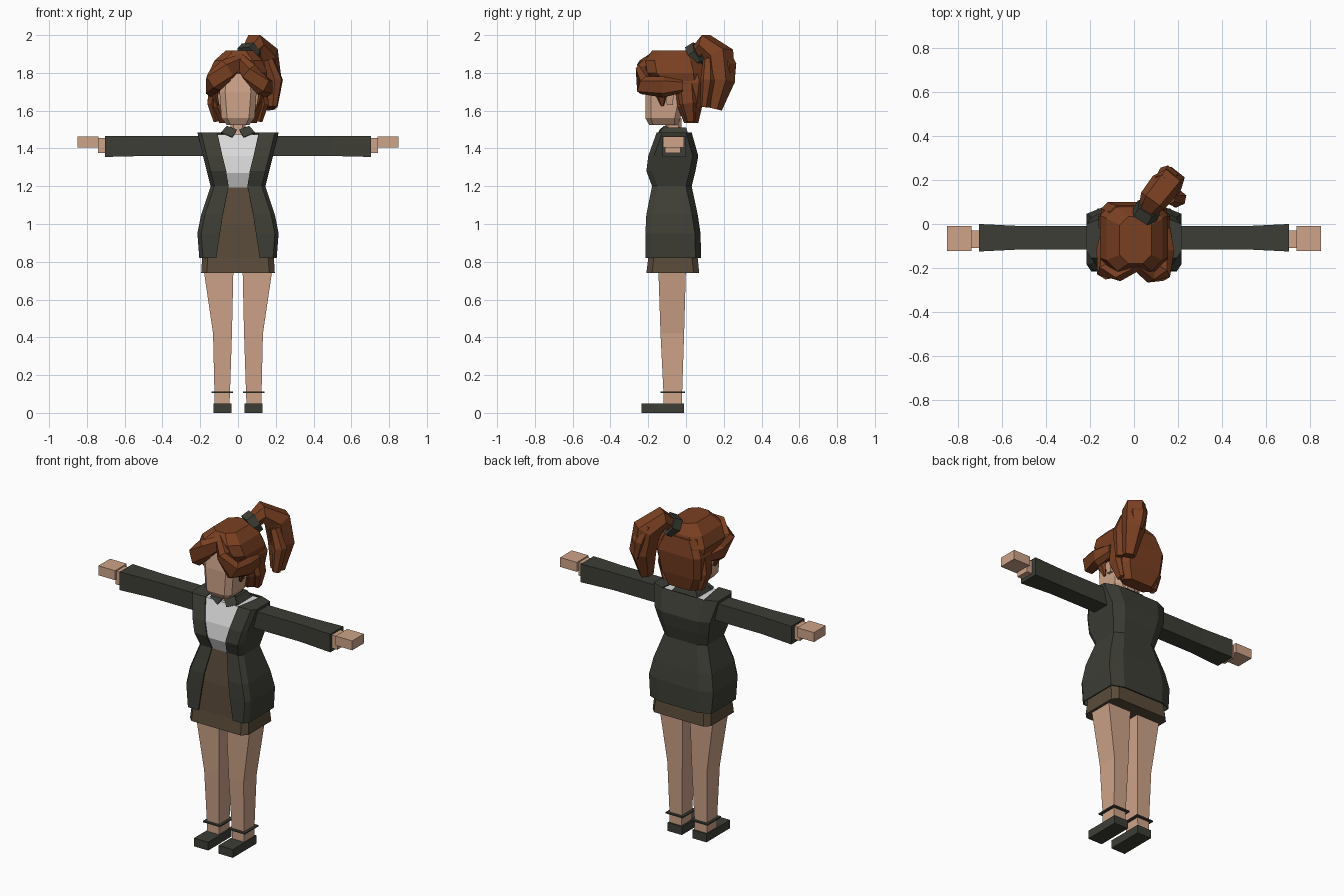
import bpy, bmesh
from mathutils import Vector


def material(name, rgb):
    m = bpy.data.materials.new(name)
    m.diffuse_color = (*rgb, 1)
    return m


SKIN = material("skin", (0.62, 0.37, 0.25))
HAIR = material("auburn hair", (0.195, 0.051, 0.016))
DARK = material("charcoal cloth", (0.048, 0.048, 0.037))
BROWN = material("brown cloth", (0.102, 0.07, 0.042))
WHITE = material("white cloth", (0.70, 0.70, 0.70))


def make(name, verts, faces, mat, mirror=False, recalc=True):
    me = bpy.data.meshes.new(name)
    me.from_pydata([tuple(v) for v in verts], [], faces)
    if recalc:
        bm = bmesh.new()
        bm.from_mesh(me)
        bmesh.ops.recalc_face_normals(bm, faces=bm.faces)
        bm.to_mesh(me)
        bm.free()
    me.materials.append(mat)
    ob = bpy.data.objects.new(name, me)
    bpy.context.collection.objects.link(ob)
    if mirror:
        ob.modifiers.new("mirror", 'MIRROR')
    return ob


def loft(name, rings, mat, mirror=False):
    """Closed skin over rings with equal point counts."""
    n = len(rings[0])
    verts = [p for r in rings for p in r]
    faces = [(i * n + j, i * n + (j + 1) % n, (i + 1) * n + (j + 1) % n, (i + 1) * n + j)
             for i in range(len(rings) - 1) for j in range(n)]
    faces += [tuple(range(n)), tuple(range(len(verts) - n, len(verts)))]
    return make(name, verts, faces, mat, mirror)


def rect(z, x0, x1, y0, y1):
    return [(x0, y0, z), (x1, y0, z), (x1, y1, z), (x0, y1, z)]


def octo(z, x0, x1, y0, y1, c=0.03):
    """Rectangle with cut corners."""
    return [(x0 + c, y0, z), (x1 - c, y0, z), (x1, y0 + c, z), (x1, y1 - c, z),
            (x1 - c, y1, z), (x0 + c, y1, z), (x0, y1 - c, z), (x0, y0 + c, z)]


def rect_x(x, y0, y1, z0, z1):
    return [(x, y0, z0), (x, y1, z0), (x, y1, z1), (x, y0, z1)]


def strand(name, pts, side, mat):
    """Hexagonal lock through (x, y, z, width, thickness) stations."""
    rings = []
    for i, p in enumerate(pts):
        a, b = pts[max(i - 1, 0)], pts[min(i + 1, len(pts) - 1)]
        t = (Vector(b[:3]) - Vector(a[:3])).normalized()
        nrm = t.cross(Vector(side)).normalized()
        s = nrm.cross(t)
        rings.append([Vector(p[:3]) + s * u * p[3] / 2 + nrm * v * p[4] / 2 for u, v in
                      ((1, 0), (.6, 1), (-.6, 1), (-1, 0), (-.6, -1), (.6, -1))])
    return loft(name, rings, mat)


# Shoes, legs and ankle straps
loft("shoe", [rect(0, .035, .13, -.235, -.01), rect(.05, .035, .13, -.235, -.01)], DARK, True)
loft("leg", [rect(.04, .045, .125, -.12, -.02), rect(.12, .042, .125, -.12, -.02),
             rect(.42, .032, .132, -.135, -.01), rect(.78, .024, .185, -.147, 0)], SKIN, True)
loft("ankle_strap", [rect(.105, .027, .14, -.135, -.005),
                     rect(.113, .027, .14, -.135, -.005)], DARK, True)

# Skirt and shirt
loft("skirt", [octo(.74, -.195, .195, -.21, .07), octo(.82, -.19, .19, -.2, .062),
               octo(1.0, -.18, .18, -.195, .04), octo(1.2, -.125, .125, -.168, .015)], BROWN)
loft("shirt", [octo(1.19, -.115, .115, -.167, .01), octo(1.27, -.14, .14, -.2, .03),
               octo(1.36, -.15, .15, -.188, .045), octo(1.475, -.15, .15, -.14, .022)], WHITE)

# Open jacket: half shell with shoulder cap, mirrored
verts, faces = [], []
stations = [(.82, .115, .205, -.215, .08), (.95, .095, .215, -.215, .077),
            (1.05, .08, .195, -.21, .062), (1.2, .05, .145, -.18, .03),
            (1.28, .062, .165, -.21, .05), (1.36, .082, .185, -.2, .065),
            (1.485, .11, .215, -.155, .03)]
for z, xo, xs, yf, yb in stations:
    verts += [(xo, yf, z), (xs - .02, yf, z), (xs, yf + .03, z),
              (xs, yb - .03, z), (xs * .65, yb, z), (0, yb, z)]
for i in range(len(stations) - 1):
    for j in range(5):
        a = i * 6 + j
        faces.append((a, a + 1, a + 7, a + 6))
top = (len(stations) - 1) * 6
faces.append(tuple(range(top, top + 5)))
jacket = make("jacket", verts, faces, DARK, True, recalc=False)
sol = jacket.modifiers.new("thickness", 'SOLIDIFY')
sol.thickness = .007
sol.offset = -1

# Sleeves, wrists and hands
loft("sleeve", [rect_x(.17, -.115, -.01, 1.36, 1.465), rect_x(.5, -.115, -.01, 1.36, 1.465),
                rect_x(.705, -.125, 0, 1.355, 1.465)], DARK, True)
loft("wrist", [rect_x(.69, -.11, -.03, 1.375, 1.455),
               rect_x(.742, -.11, -.03, 1.375, 1.455)], SKIN, True)
loft("hand", [rect_x(.738, -.122, -.01, 1.405, 1.462),
              rect_x(.85, -.122, -.01, 1.405, 1.462)], SKIN, True)

# Neck and collar
loft("neck", [octo(1.45, -.05, .05, -.135, -.02, .02), octo(1.49, -.04, .04, -.11, -.025, .015),
              octo(1.56, -.04, .04, -.11, -.025, .015)], SKIN)
make("collar_flap", [(.005, -.14, 1.5), (.03, -.155, 1.46), (.09, -.14, 1.485), (.06, -.115, 1.52),
                     (.005, -.125, 1.5), (.03, -.14, 1.455), (.09, -.12, 1.475), (.06, -.1, 1.515)],
     [(0, 1, 2, 3), (4, 5, 6, 7), (0, 1, 5, 4), (1, 2, 6, 5), (2, 3, 7, 6), (3, 0, 4, 7)],
     DARK, True)
loft("collar_side", [rect(1.475, .06, .085, -.13, .005), rect(1.512, .045, .062, -.115, -.005)],
     DARK, True)
loft("collar_back", [rect(1.475, -.085, .085, -.01, .012), rect(1.512, -.062, .062, -.015, 0)], DARK)

# Head and ears
loft("head", [octo(1.525, -.06, .06, -.195, -.04, .02), octo(1.56, -.088, .088, -.215, -.03),
              octo(1.7, -.098, .098, -.215, 0), octo(1.82, -.09, .09, -.2, 0)], SKIN)
loft("ear", [rect(1.63, .09, .108, -.1, -.07), rect(1.69, .09, .118, -.115, -.065)], SKIN, True)

# Hair: crown and back
loft("hair_crown", [octo(1.7, -.135, .135, -.095, .085, .04), octo(1.8, -.155, .155, -.205, .09, .05),
                    octo(1.865, -.125, .13, -.215, .075, .05),
                    octo(1.918, -.065, .08, -.18, .035, .04)], HAIR)
loft("hair_back", [octo(1.535, -.1, .1, -.01, .065), octo(1.62, -.14, .13, -.045, .085),
                   octo(1.75, -.15, .15, -.06, .1), octo(1.85, -.11, .11, -.05, .085)], HAIR)

# Hair: swept fringe and side locks
strand("fringe_left", [(.04, -.17, 1.875, .07, .05), (-.055, -.222, 1.82, .12, .055),
                       (-.125, -.215, 1.755, .12, .07), (-.145, -.12, 1.72, .1, .05),
                       (-.13, -.03, 1.72, .06, .04)], (0, -.2, 1), HAIR)
strand("fringe_right", [(0, -.17, 1.88, .07, .05), (.06, -.225, 1.805, .11, .06),
                        (.125, -.225, 1.735, .11, .07), (.152, -.12, 1.725, .11, .06),
                        (.14, -.02, 1.73, .07, .05)], (0, -.2, 1), HAIR)
for sx, label in ((-1, "left"), (1, "right")):
    strand("side_lock_" + label, [(sx * .12, -.13, 1.73, .08, .04), (sx * .122, -.13, 1.68, .06, .03),
                                  (sx * .105, -.125, 1.625, .015, .012)], (0, 1, 0), HAIR)
    strand("rear_lock_" + label, [(sx * .125, .0, 1.74, .1, .05), (sx * .14, .01, 1.64, .09, .045),
                                  (sx * .115, .025, 1.545, .05, .03)], (0, 1, 0), HAIR)

# Ponytail and hair band
ACROSS = (.78, -.62, 0)
strand("hair_band", [(.045, .035, 1.885, .12, .11), (.068, .075, 1.91, .12, .11)], ACROSS, DARK)
strand("ponytail", [(.05, .05, 1.895, .07, .07), (.085, .105, 1.95, .13, .1),
                    (.14, .175, 1.89, .14, .14), (.16, .185, 1.76, .13, .13),
                    (.16, .15, 1.61, .07, .07)], ACROSS, HAIR)
strand("ponytail_lock_side", [(.16, .12, 1.87, .06, .05), (.195, .12, 1.76, .09, .07),
                              (.185, .1, 1.62, .05, .04)], ACROSS, HAIR)
strand("ponytail_lock_back", [(.13, .19, 1.93, .08, .05), (.16, .225, 1.84, .1, .06),
                              (.17, .235, 1.74, .05, .03)], ACROSS, HAIR)
